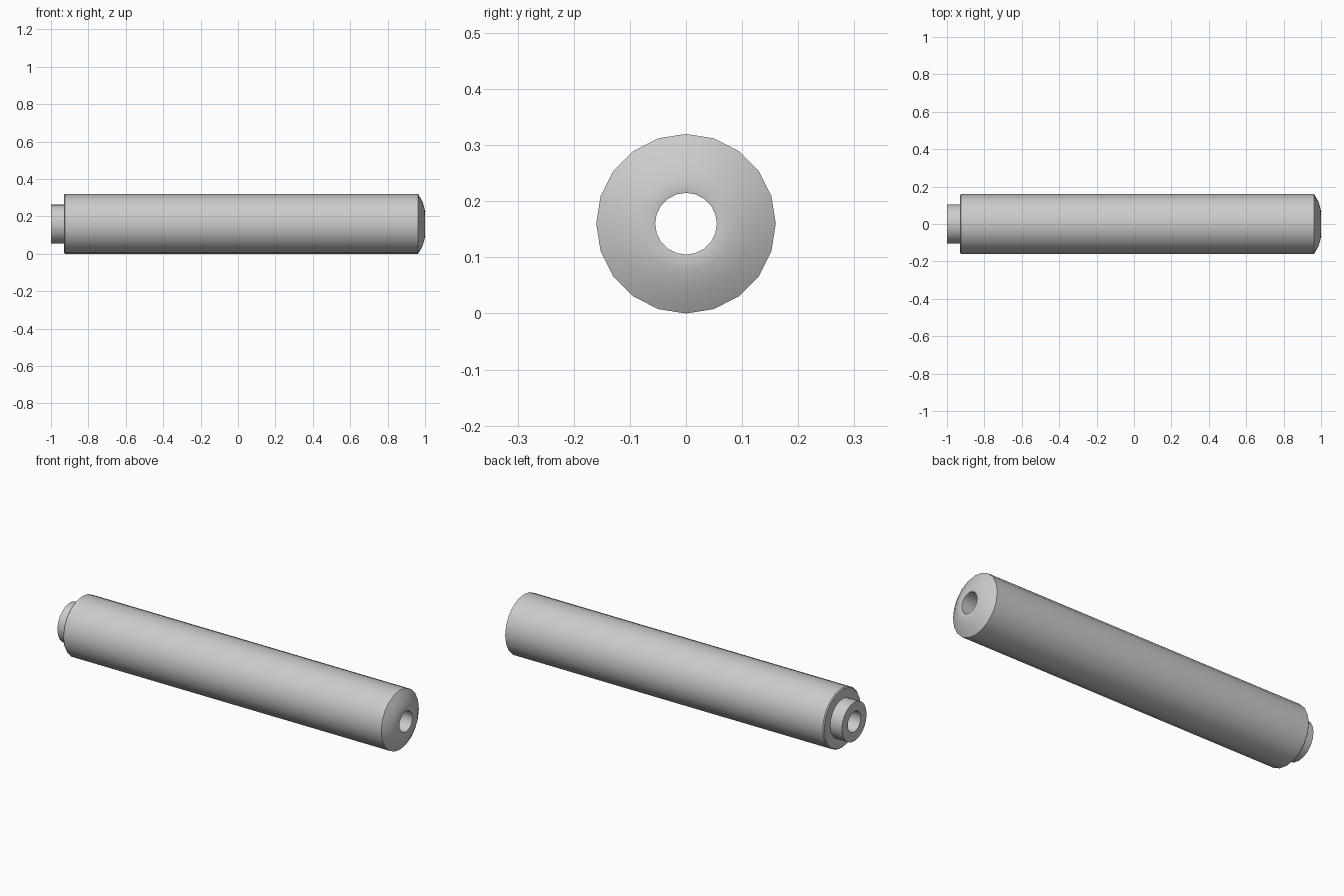
import bpy, bmesh, math

if "Cube" in bpy.data.objects:
    bpy.data.objects.remove(bpy.data.objects["Cube"])

R = 0.16       # outer radius, also height of the axis
SIDES = 20


def lathe(name, profile):
    """Revolve a closed (x, radius) profile around the x axis."""
    bm = bmesh.new()
    rings = []
    for x, r in profile:
        rings.append([bm.verts.new((x, r * math.cos(2 * math.pi * i / SIDES),
                                    R + r * math.sin(2 * math.pi * i / SIDES)))
                      for i in range(SIDES)])
    for a, b in zip(rings, rings[1:] + rings[:1]):
        for i in range(SIDES):
            j = (i + 1) % SIDES
            bm.faces.new((a[i], a[j], b[j], b[i]))
    bmesh.ops.recalc_face_normals(bm, faces=bm.faces)
    mesh = bpy.data.meshes.new(name)
    bm.to_mesh(mesh)
    bm.free()
    obj = bpy.data.objects.new(name, mesh)
    bpy.context.collection.objects.link(obj)
    bpy.ops.object.select_all(action='DESELECT')
    obj.select_set(True)
    bpy.context.view_layer.objects.active = obj
    bpy.ops.object.shade_smooth_by_angle(angle=math.radians(35))
    return obj


# Hollow tube: rear collar, shoulder, long body, domed front, through bore
lathe("hollow_tube", [
    (-1.0, 0.055), (-1.0, 0.105),                   # rear face
    (-0.93, 0.105), (-0.93, 0.155), (-0.925, R),    # collar and shoulder
    (0.963, R), (0.985, 0.122), (0.997, 0.085),     # body and dome
    (1.0, 0.065), (0.998, 0.055),                   # bore lip
])
